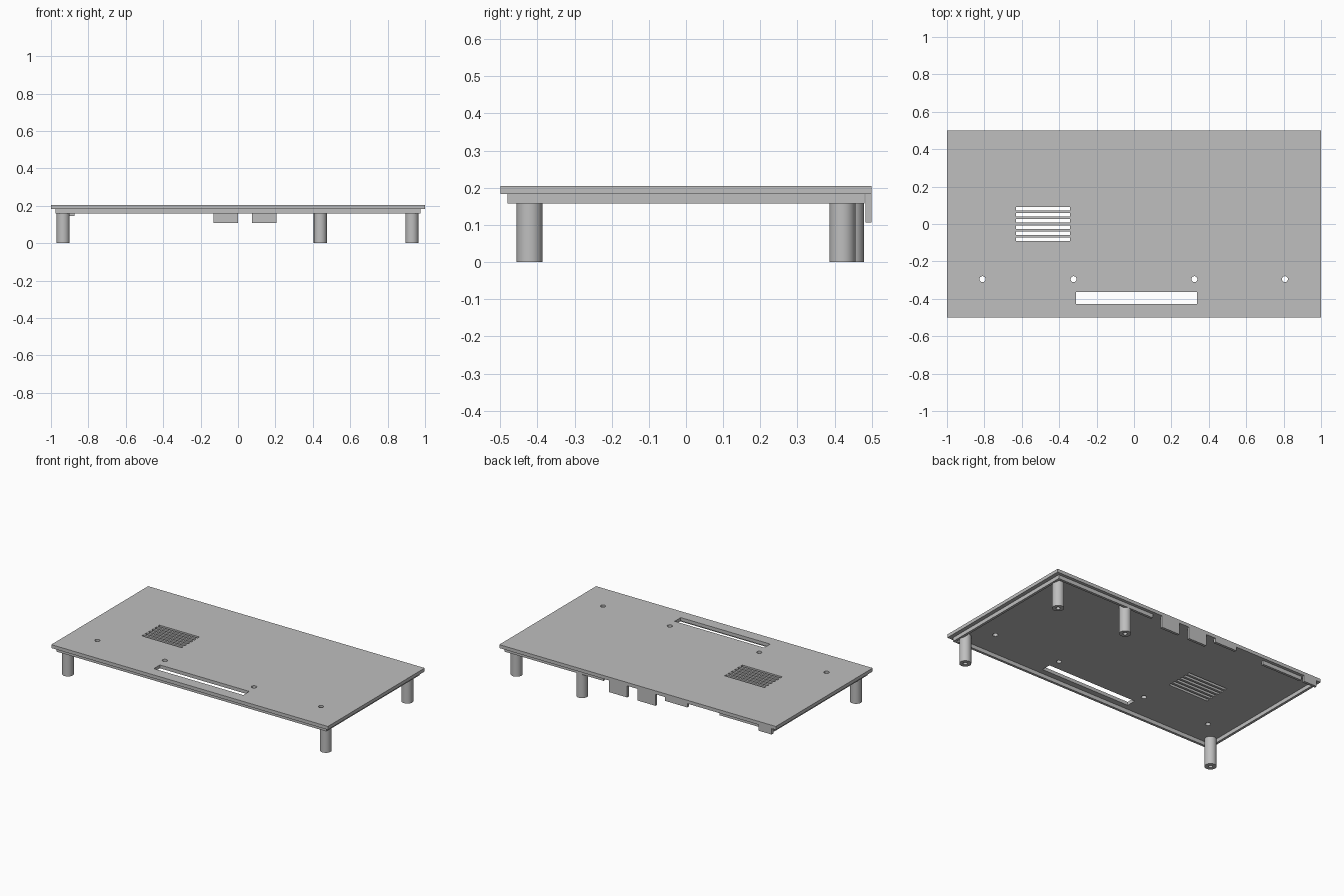
import bpy, bmesh, math
from mathutils import Matrix, Vector

cube = bpy.data.objects.get("Cube")
if cube:
    bpy.data.objects.remove(cube, do_unlink=True)

grey = bpy.data.materials.new("plain grey")
grey.use_nodes = True
COLOR = (0.52, 0.52, 0.52, 1)
grey.diffuse_color = COLOR
grey.node_tree.nodes["Principled BSDF"].inputs["Base Color"].default_value = COLOR

TOP, UNDER, LIP = 0.205, 0.183, 0.158


def add_box(bm, x0, x1, y0, y1, z0, z1):
    size = Matrix.Diagonal((x1 - x0, y1 - y0, z1 - z0, 1))
    mid = Matrix.Translation(((x0 + x1) / 2, (y0 + y1) / 2, (z0 + z1) / 2))
    bmesh.ops.create_cube(bm, size=1, matrix=mid @ size)


def add_cylinder(bm, x, y, radius, z0, z1, sides=32):
    bmesh.ops.create_cone(bm, cap_ends=True, segments=sides, radius1=radius, radius2=radius,
                          depth=z1 - z0, matrix=Matrix.Translation((x, y, (z0 + z1) / 2)))


def finish(name, bm):
    mesh = bpy.data.meshes.new(name)
    bm.to_mesh(mesh)
    bm.free()
    mesh.materials.append(grey)
    obj = bpy.data.objects.new(name, mesh)
    bpy.context.collection.objects.link(obj)
    return obj


def box(name, *dims):
    bm = bmesh.new()
    add_box(bm, *dims)
    return finish(name, bm)


def cut(obj, cutter_bm):
    cutter = finish("cutter", cutter_bm)
    cutter.hide_render = True
    mod = obj.modifiers.new("openings", 'BOOLEAN')
    mod.operation = 'DIFFERENCE'
    mod.solver = 'EXACT'
    mod.object = cutter
    bpy.context.view_layer.objects.active = obj
    bpy.ops.object.modifier_apply(modifier=mod.name)
    bpy.data.objects.remove(cutter, do_unlink=True)


def smooth(obj):
    bpy.ops.object.select_all(action='DESELECT')
    obj.select_set(True)
    bpy.context.view_layer.objects.active = obj
    bpy.ops.object.shade_smooth_by_angle(angle=math.radians(30))


# Cover plate with long slot, vent slits and screw holes
plate = box("cover_plate", -1, 1, -0.5, 0.5, UNDER, TOP)
holes = bmesh.new()
add_box(holes, -0.31, 0.337, -0.427, -0.364, 0.1, 0.3)
for i in range(6):
    y = (i - 2.5) * 0.033
    add_box(holes, -0.632, -0.343, y - 0.009, y + 0.009, 0.1, 0.3)
for x in (-0.81, -0.323, 0.323, 0.807):
    add_cylinder(holes, x, -0.295, 0.016, 0.1, 0.3, 24)
cut(plate, holes)
smooth(plate)

# Locating lip under the plate, open along part of the back
W, D, T = 0.975, 0.48, 0.016
box("front_lip", -W, W, -D, -D + T, LIP, UNDER)
box("right_lip", -W, -W + T, -D + T, D, LIP, UNDER)
box("left_lip", W - T, W, -D + T, D, LIP, UNDER)
box("back_lip_left", 0.26, W - T, D - T, D, LIP, UNDER)
box("back_lip_right", -0.87, -0.58, D - T, D, LIP, UNDER)

# Tabs closing the connector openings at the back
for name, x0, x1, low in (("tall_tab_left", 0.075, 0.205, 0.107),
                          ("tall_tab_right", -0.13, 0.0, 0.107),
                          ("short_tab", -0.36, -0.2, LIP),
                          ("corner_tab", -0.97, -0.875, 0.144)):
    box(name, x0, x1, 0.483, 0.5, low, UNDER)

# Hollow screw posts
for name, x, y in (("front_right_post", -0.935, -0.421), ("front_left_post", 0.93, -0.421),
                   ("back_left_post", 0.93, 0.421), ("back_middle_post", 0.44, 0.444)):
    bm = bmesh.new()
    add_cylinder(bm, x, y, 0.035, 0, UNDER)
    post = finish(name, bm)
    bore = bmesh.new()
    add_cylinder(bore, x, y, 0.013, -0.1, 0.15, 24)
    cut(post, bore)
    smooth(post)
